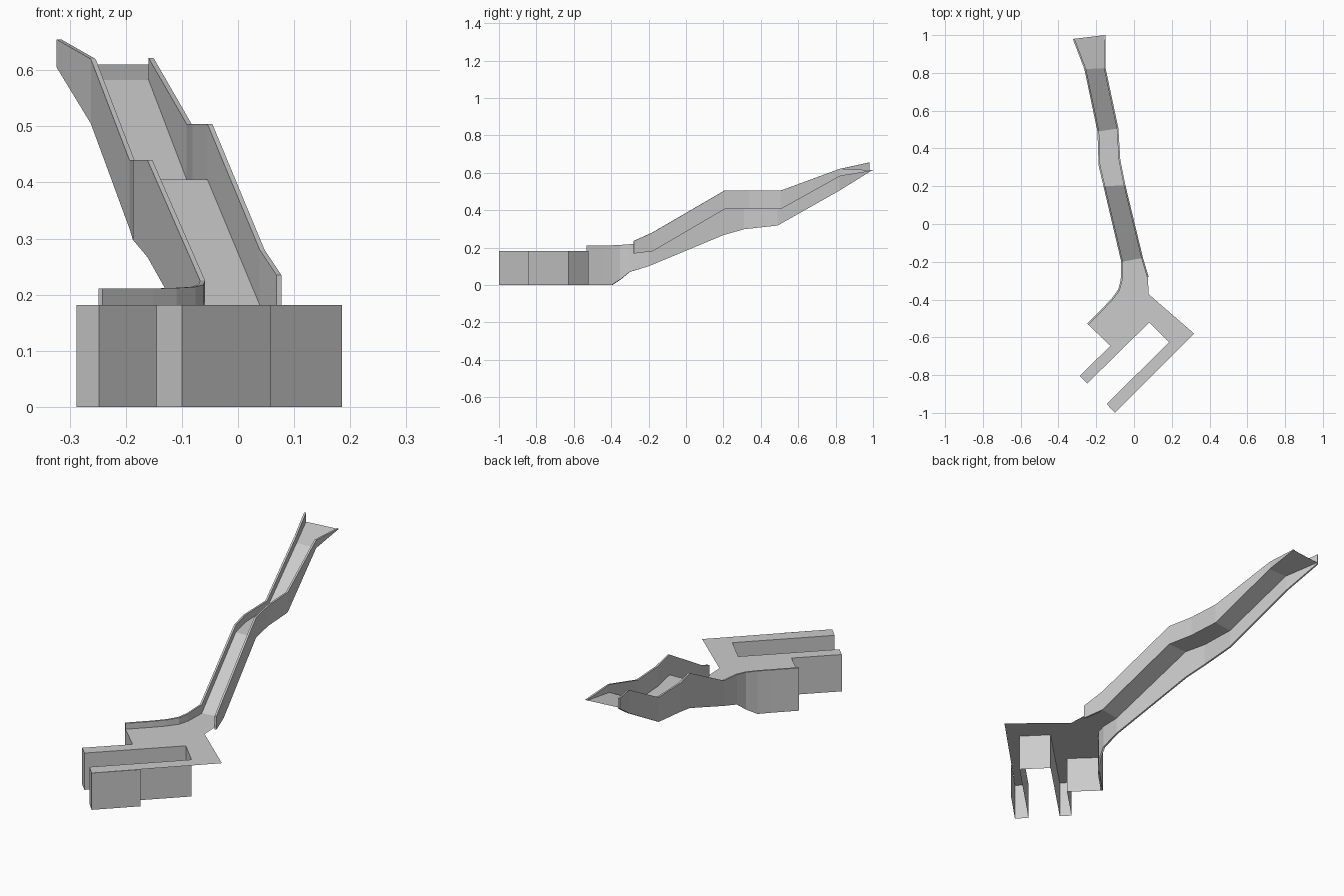
import bpy, bmesh

if "Cube" in bpy.data.objects:
    bpy.data.objects.remove(bpy.data.objects["Cube"])

gray = bpy.data.materials.new("light_gray")
gray.diffuse_color = (0.6, 0.6, 0.6, 1)
gray.use_nodes = True
gray.node_tree.nodes["Principled BSDF"].inputs["Base Color"].default_value = gray.diffuse_color


def build(name, faces, thickness=0):
    """Mesh object from a list of point loops, optionally thickened."""
    bm = bmesh.new()
    for loop in faces:
        bm.faces.new([bm.verts.new(p) for p in loop])
    bmesh.ops.remove_doubles(bm, verts=bm.verts, dist=0.0005)
    me = bpy.data.meshes.new(name)
    bm.to_mesh(me)
    bm.free()
    me.materials.append(gray)
    ob = bpy.data.objects.new(name, me)
    bpy.context.collection.objects.link(ob)
    if thickness:
        m = ob.modifiers.new("thickness", 'SOLIDIFY')
        m.thickness = thickness
        m.offset = 0
    return ob


def wall(name, path, thickness=0):
    """Vertical sheet along a path of (x, y, bottom, top)."""
    faces = []
    for a, b in zip(path, path[1:]):
        faces.append([(a[0], a[1], a[2]), (b[0], b[1], b[2]),
                      (b[0], b[1], b[3]), (a[0], a[1], a[3])])
    return build(name, faces, thickness)


H = 0.182  # platform height

# Left parapet: curves out of the platform, then follows the ramp
left = [(-.245, -.53, 0, .211), (-.155, -.44, 0, .211), (-.113, -.395, 0, .212),
        (-.08, -.35, .03, .214), (-.066, -.30, .07, .218), (-.063, -.20, .10, .225),
        (-.157, .20, .267, .44), (-.183, .31, .298, .44), (-.189, .49, .318, .44),
        (-.258, .82, .505, .62), (-.319, .98, .605, .655)]
wall("left_parapet", left, .009)

# Right parapet: stands on the ramp edge
right = [(.073, -.28, .168, .235), (.043, -.18, .18, .28), (-.05, .205, .405, .504),
         (-.077, .34, .405, .504), (-.087, .505, .405, .504),
         (-.155, .825, .583, .622), (-.155, 1.0, .61, .613)]
wall("right_parapet", right, .009)

# Platform deck with two finger piers
curve = [(x, y) for x, y, *_ in left[:6]]
short_finger = [(-.125, -.645), (-.288, -.805), (-.248, -.845)]
gap_end = [(.08, -.522), (.185, -.627)]
long_finger = [(-.145, -.953), (-.10, -1.0)]
edge = [(.318, -.58), (.078, -.372), (.073, -.28), (.043, -.18)]
outline = curve[::-1] + short_finger + gap_end + long_finger + edge
build("platform_deck", [[(x, y, H) for x, y in outline]])

# Skirt hanging below the platform and finger edges
skirt = [curve[0]] + short_finger + gap_end + long_finger + [(.058, -.843)]
wall("platform_skirt", [(x, y, 0, H) for x, y in skirt])

# Ramp deck: slope, landing, slope and flared end
rows = [((-.063, -.20), (.043, -.18), H), ((-.157, .20), (-.05, .205), .405),
        ((-.183, .31), (-.077, .34), .405), ((-.189, .49), (-.087, .505), .405),
        ((-.258, .82), (-.155, .825), .583), ((-.319, .98), (-.155, 1.0), .61)]
build("ramp_deck", [[(*a[0], a[2]), (*a[1], a[2]), (*b[1], b[2]), (*b[0], b[2])]
                    for a, b in zip(rows, rows[1:])])
